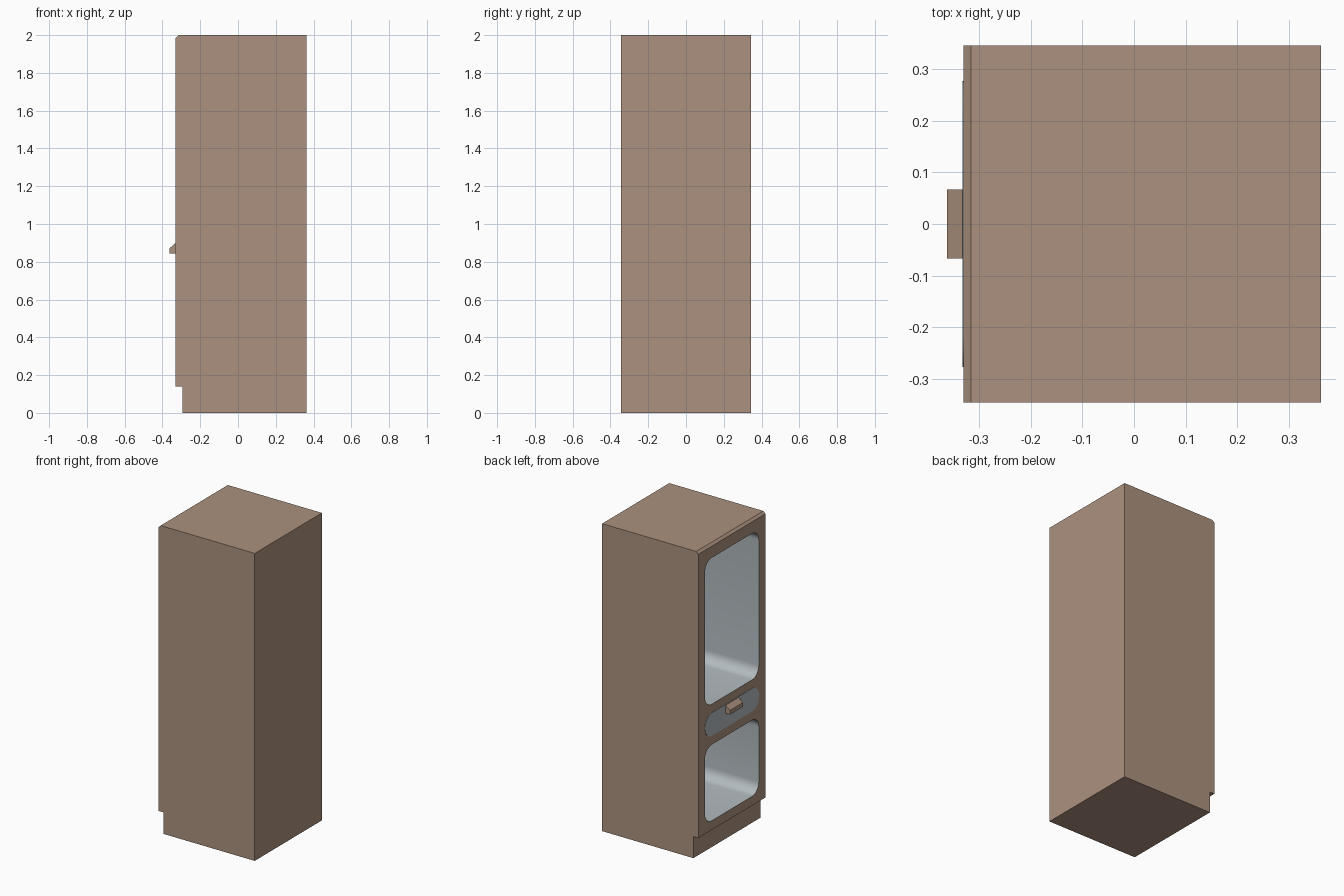
import bpy, bmesh, math

cube = bpy.data.objects.get("Cube")
if cube:
    bpy.data.objects.remove(cube, do_unlink=True)


def material(name, rgb):
    m = bpy.data.materials.new(name)
    m.use_nodes = True
    m.diffuse_color = (*rgb, 1)
    bsdf = m.node_tree.nodes["Principled BSDF"]
    bsdf.inputs["Base Color"].default_value = (*rgb, 1)
    return m


BROWN = material("warm brown", (0.41, 0.285, 0.21))
GREY = material("light grey", (0.45, 0.50, 0.53))


def finish(bm, name, mats):
    """Turn a bmesh into a named object with crisp edges."""
    bmesh.ops.recalc_face_normals(bm, faces=bm.faces[:])
    mesh = bpy.data.meshes.new(name)
    bm.to_mesh(mesh)
    bm.free()
    for m in mats:
        mesh.materials.append(m)
    obj = bpy.data.objects.new(name, mesh)
    bpy.context.collection.objects.link(obj)
    mesh.set_sharp_from_angle(angle=math.radians(30))


def ring(bm, points):
    return [bm.verts.new(p) for p in points]


def walls(bm, a, b):
    """Quads joining two matching closed rings."""
    n = len(a)
    return [bm.faces.new((a[i], a[(i + 1) % n], b[(i + 1) % n], b[i]))
            for i in range(n)]


def prism(name, start, end, mat):
    bm = bmesh.new()
    a, b = ring(bm, start), ring(bm, end)
    walls(bm, a, b)
    bm.faces.new(a)
    bm.faces.new(b)
    finish(bm, name, [mat])


STEPS = 8


def rounded_outline(x, half_w, z0, z1, r):
    """Rounded rectangle in the plane at x, from the +y top corner round."""
    centres = [(half_w - r, z1 - r), (r - half_w, z1 - r),
               (r - half_w, z0 + r), (half_w - r, z0 + r)]
    pts = []
    for i, (cy, cz) in enumerate(centres):
        for k in range(STEPS + 1):
            a = math.pi / 2 * (i + k / STEPS)
            pts.append((x, cy + r * math.cos(a), cz + r * math.sin(a)))
    return pts


def side_profile(xz, y):
    return [(x, y, z) for x, z in xz]


FRONT, BACK, HALF = -0.33, 0.362, 0.345
OPEN_W, RADIUS, CAVITY_BACK = 0.277, 0.07, 0.29

# Cabinet shell with recessed plinth and chamfered top edge
PROFILE = [(-0.295, 0), (BACK, 0), (BACK, 2), (FRONT + 0.015, 2),
           (FRONT, 1.985), (FRONT, 0.83), (FRONT, 0.14), (-0.295, 0.14)]
bm = bmesh.new()
near = ring(bm, side_profile(PROFILE, -HALF))
far = ring(bm, side_profile(PROFILE, HALF))
bm.faces.new(near)
bm.faces.new(far)
skin = walls(bm, near, far)

# Two rounded compartments, each replacing one panel of the open side
for panel, z0, z1 in [(4, 0.958, 1.91), (5, 0.20, 0.695)]:
    bm.faces.remove(skin[panel])
    corners = [far[panel], near[panel], near[panel + 1], far[panel + 1]]
    rim = ring(bm, rounded_outline(FRONT, OPEN_W, z0, z1, RADIUS))
    deep = ring(bm, rounded_outline(CAVITY_BACK, OPEN_W, z0, z1, RADIUS))
    for i, v in enumerate(rim):
        j = (i + 1) % len(rim)
        c, d = corners[i // (STEPS + 1)], corners[j // (STEPS + 1)]
        bm.faces.new((v, rim[j], c) if c == d else (v, rim[j], d, c))
    lining = walls(bm, rim, deep) + [bm.faces.new(deep)]
    for f in lining:
        f.material_index = 1
        f.smooth = True
finish(bm, "cabinet", [BROWN, GREY])

# Control panel between the compartments
prism("control_panel",
      rounded_outline(FRONT + 0.001, OPEN_W, 0.753, 0.903, RADIUS),
      rounded_outline(FRONT - 0.002, OPEN_W, 0.753, 0.903, RADIUS), GREY)

# Sloped handle on the panel
HANDLE = [(FRONT, 0.845), (FRONT, 0.90), (-0.362, 0.872), (-0.362, 0.845)]
prism("handle", side_profile(HANDLE, -0.067), side_profile(HANDLE, 0.067), BROWN)
